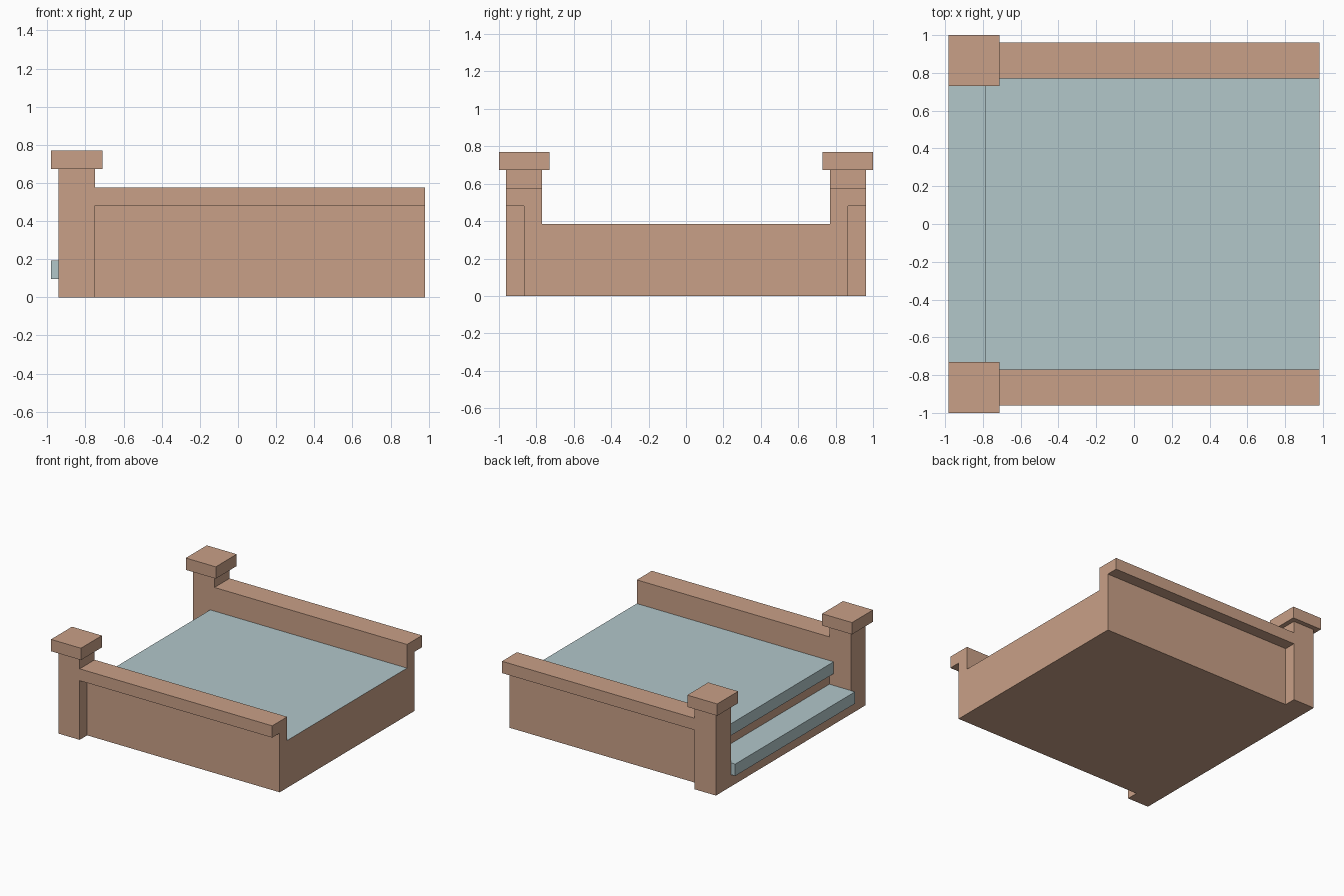
import bpy
import bmesh

if "Cube" in bpy.data.objects:
    bpy.data.objects.remove(bpy.data.objects["Cube"])

U = 1 / 10.4  # modelling unit: one board thickness


def material(name, rgb):
    m = bpy.data.materials.new(name)
    m.diffuse_color = (*rgb, 1)
    m.use_nodes = True
    m.node_tree.nodes["Principled BSDF"].inputs["Base Color"].default_value = m.diffuse_color
    return m


clay = material("clay_brown", (0.584, 0.352, 0.242))
slate = material("pale_blue_grey", (0.445, 0.571, 0.591))


def finish(name, bm, mats):
    bmesh.ops.recalc_face_normals(bm, faces=bm.faces)
    mesh = bpy.data.meshes.new(name)
    bm.to_mesh(mesh)
    bm.free()
    for m in mats:
        mesh.materials.append(m)
    obj = bpy.data.objects.new(name, mesh)
    bpy.context.collection.objects.link(obj)
    return obj


def box(name, x, y, z, mat):
    """Box from (min, max) ranges given in units U."""
    bm = bmesh.new()
    bmesh.ops.create_cube(bm, size=1)
    for v in bm.verts:
        v.co = [(r[0] + r[1]) / 2 * U + c * (r[1] - r[0]) * U
                for c, r in zip(v.co, (x, y, z))]
    return finish(name, bm, [mat])


# Platform with side walls and overhanging rails: U profile swept along x
half = [(9, 0), (9, 5), (10, 5), (10, 6), (8, 6), (8, 4)]
profile = half + [(-y, z) for y, z in reversed(half)]
bm = bmesh.new()
base = bm.faces.new([bm.verts.new((-7.8 * U, y * U, z * U)) for y, z in profile])
ext = bmesh.ops.extrude_face_region(bm, geom=[base], use_keep_orig=True)
for v in ext["geom"]:
    if isinstance(v, bmesh.types.BMVert):
        v.co.x = 10.2 * U
bmesh.ops.recalc_face_normals(bm, faces=bm.faces)
# Floor between the walls is blue-grey
for f in bm.faces:
    f.normal_update()
    if f.normal.z > 0.9 and abs(f.calc_center_median().z - 4 * U) < 0.01:
        f.material_index = 1
finish("platform_and_walls", bm, [clay, slate])

# Steps at the left end
box("floor_nosing", (-8.2, -7.8), (-8, 8), (3, 4), slate)
box("lower_tread", (-10.2, -7.8), (-8, 8), (1, 2), slate)
box("lower_step_base", (-9.8, -7.8), (-8, 8), (0, 1), clay)

# Posts with caps on both sides
for side, s in (("front", -1), ("back", 1)):
    box(side + "_post", (-9.8, -7.8), sorted((8 * s, 10 * s)), (0, 7), clay)
    box(side + "_post_cap", (-10.2, -7.4), sorted((7.6 * s, 10.4 * s)), (7, 8), clay)
